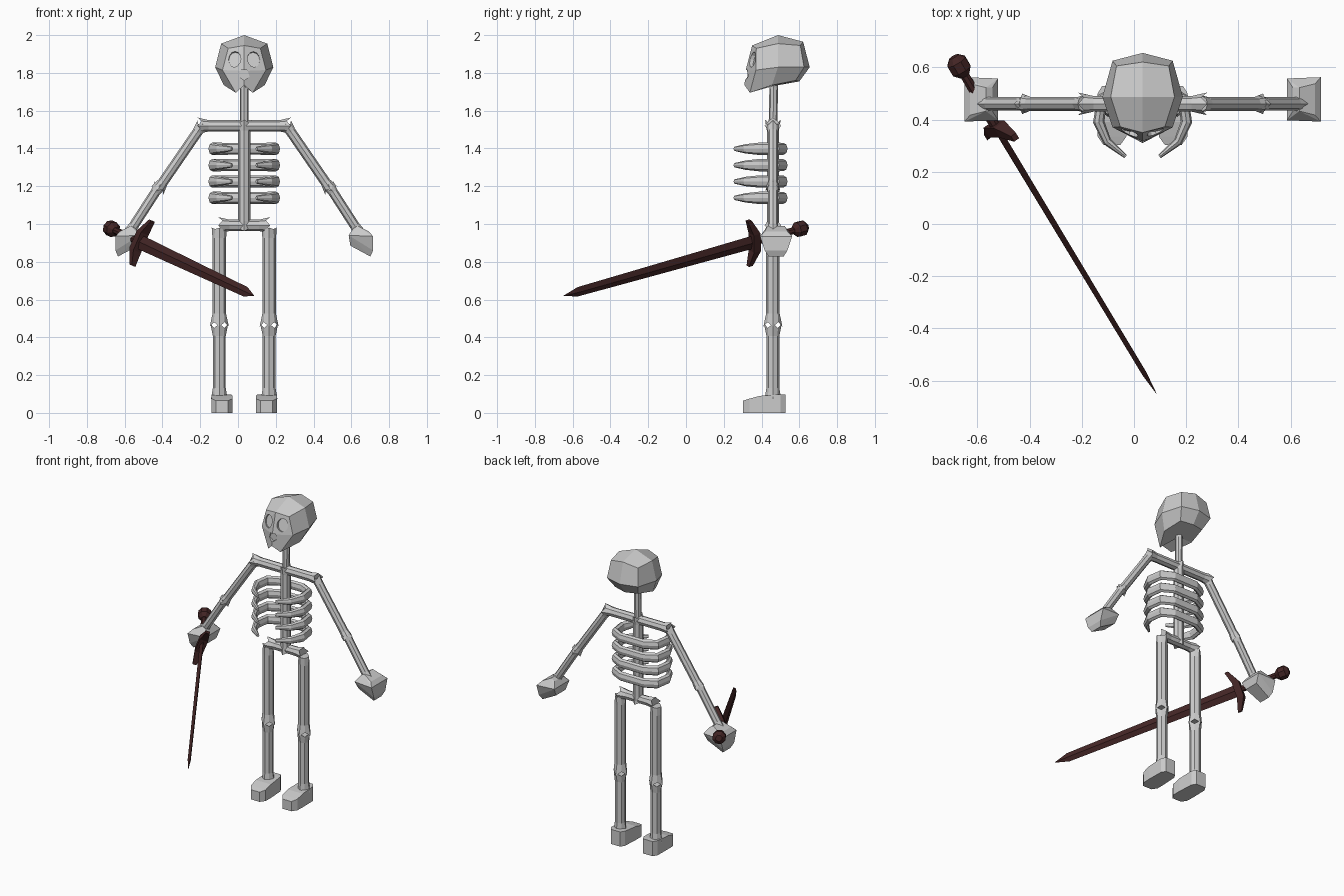
import bpy, bmesh, math
from mathutils import Vector as V

cube = bpy.data.objects.get("Cube")
if cube:
    bpy.data.objects.remove(cube, do_unlink=True)

CX, CY = 0.033, 0.46        # body centre line


def material(name, rgb):
    m = bpy.data.materials.new(name)
    m.use_nodes = True
    m.diffuse_color = (*rgb, 1)
    m.node_tree.nodes["Principled BSDF"].inputs["Base Color"].default_value = (*rgb, 1)
    return m


BONE = material("bone grey", (0.6, 0.6, 0.6))
IRON = material("dark red brown", (0.055, 0.018, 0.018))


def finish(name, bm, mat):
    bmesh.ops.recalc_face_normals(bm, faces=bm.faces[:])
    me = bpy.data.meshes.new(name)
    bm.to_mesh(me)
    bm.free()
    me.materials.append(mat)
    ob = bpy.data.objects.new(name, me)
    bpy.context.collection.objects.link(ob)
    return ob


def loft(name, rings, mat=BONE):
    """Skin a list of equal-sized rings and cap both ends."""
    bm = bmesh.new()
    rows = [[bm.verts.new(p) for p in r] for r in rings]
    n = len(rows[0])
    for a, b in zip(rows, rows[1:]):
        for i in range(n):
            bm.faces.new((a[i], a[(i + 1) % n], b[(i + 1) % n], b[i]))
    bm.faces.new(rows[0])
    bm.faces.new(rows[-1])
    return finish(name, bm, mat)


def hull(name, points, mat=BONE):
    bm = bmesh.new()
    for p in points:
        bm.verts.new(p)
    bmesh.ops.convex_hull(bm, input=bm.verts[:])
    bmesh.ops.dissolve_limit(bm, angle_limit=0.03, verts=bm.verts[:], edges=bm.edges[:])
    return finish(name, bm, mat)


def ring(c, u, v, ru, rv, n=8):
    angles = [2 * math.pi * i / n for i in range(n)]
    return [c + u * ru * math.cos(a) + v * rv * math.sin(a) for a in angles]


def bone(name, a, b, r, flare_a=1.45, flare_b=1.45):
    """Octagonal shaft whose ends flare into four small horns."""
    a, b = V(a), V(b)
    d = (b - a).normalized()
    u = V((0, 1, 0))
    v = d.cross(u).normalized()

    def end(p, out, flare):
        pts = ring(p, u, v, r * flare, r * flare)
        horn = out * r * (flare - 1) * 1.3
        return [q + horn if i % 2 == 0 else p + (q - p) * 0.8 - horn * 0.3
                for i, q in enumerate(pts)]

    return loft(name, [end(a, -d, flare_a), ring(a + d * r * 1.4, u, v, r, r),
                       ring(b - d * r * 1.4, u, v, r, r), end(b, d, flare_b)])


# Skull: once-subdivided cube, reshaped column by column
# (front-back, level): centre y, centre z, side half width, side y, side z
SKULL = {
    (-1, 1): (0.35, 1.945, 0.085, 0.372, 1.93),
    (0, 1): (0.487, 2.0, 0.122, 0.487, 1.955),
    (1, 1): (0.62, 1.965, 0.1, 0.605, 1.945),
    (-1, 0): (0.315, 1.81, 0.115, 0.37, 1.815),
    (0, 0): (0, 0, 0.154, 0.487, 1.83),
    (1, 0): (0.655, 1.83, 0.115, 0.625, 1.83),
    (-1, -1): (0.31, 1.735, 0.045, 0.338, 1.695),
    (0, -1): (0.46, 1.73, 0.108, 0.455, 1.735),
    (1, -1): (0.6, 1.755, 0.085, 0.58, 1.76),
}
bm = bmesh.new()
bmesh.ops.create_cube(bm, size=2)
bmesh.ops.subdivide_edges(bm, edges=bm.edges[:], cuts=1, use_grid_fill=True)
for vert in bm.verts:
    x, y, z = (round(c) for c in vert.co)
    yc, zc, hw, ys, zs = SKULL[(y, z)]
    vert.co = (CX + x * hw, ys, zs) if x else (CX, yc, zc)
skull = finish("skull", bm, BONE)


def cut_socket(floor, n, rx, rz, sides):
    """Sink a flat-bottomed socket into the skull."""
    n = n.normalized()
    u = V((0, 0, -1)) + n * n.z
    u.normalize()
    v = n.cross(u)
    cutter = loft("socket_cutter", [ring(floor, u, v, rz, rx, sides),
                                    ring(floor + n * 0.12, u, v, rz, rx, sides)])
    mod = skull.modifiers.new("socket", "BOOLEAN")
    mod.object, mod.operation, mod.solver = cutter, "DIFFERENCE", "EXACT"
    bpy.context.view_layer.objects.active = skull
    bpy.ops.object.modifier_apply(modifier=mod.name)
    bpy.data.objects.remove(cutter, do_unlink=True)


for s in (-1, 1):
    cut_socket(V((CX + s * 0.048, 0.365, 1.868)), V((s * 0.15, -0.95, 0.25)), 0.034, 0.042, 12)
cut_socket(V((CX, 0.332, 1.79)), V((0, -1, 0)), 0.03, 0.03, 5)

# Trunk
bone("neck", (CX, CY, 1.5), (CX, CY + 0.005, 1.75), 0.023, 1, 1)
bone("spine", (CX, CY, 0.97), (CX, CY, 1.54), 0.032, 1.2, 1.3)
bone("collar_bone", (CX - 0.23, CY, 1.52), (CX + 0.23, CY, 1.52), 0.03)
bone("pelvis", (CX - 0.12, CY, 0.993), (CX + 0.12, CY, 0.993), 0.03)

# Ribs: flattened hoops open at the front, tapering to the tips
half = [(0.065, 0.258, 0.35), (0.135, 0.315, 0.75), (0.168, 0.39, 1),
        (0.155, 0.48, 1), (0.085, 0.517, 0.95)]
path = [(-x, y, t) for x, y, t in half] + [(x, y, t) for x, y, t in reversed(half)]
for i in range(4):
    z = 1.398 - i * 0.0865
    rings = []
    for k, (x, y, t) in enumerate(path):
        p, q = path[max(k - 1, 0)], path[min(k + 1, len(path) - 1)]
        side = V((q[1] - p[1], p[0] - q[0], 0)).normalized()
        rings.append(ring(V((CX + x, y, z)), side, V((0, 0, 1)), 0.022 * t, 0.033 * t))
    loft(f"rib_{i + 1}", rings)

# Limbs, mirrored about the body centre line
# Hand corners: sideways offset, height, half depth
HAND = [(0.575, 0.975, 0.045), (0.6, 0.99, 0.045), (0.66, 0.96, 0.06), (0.553, 0.94, 0.08),
        (0.682, 0.935, 0.085), (0.682, 0.86, 0.06), (0.668, 0.828, 0.04), (0.562, 0.885, 0.05)]
for s, tag in ((1, "left"), (-1, "right")):
    def at(x, z, y=CY):
        return V((CX + s * x, y, z))

    bone(f"{tag}_upper_arm", at(0.225, 1.52), at(0.452, 1.19), 0.027, 1.3)
    bone(f"{tag}_forearm", at(0.45, 1.2), at(0.605, 0.96), 0.026, 1.3, 1.2)
    hull(f"{tag}_hand", [at(x, z, 0.477 + f * d) for x, z, d in HAND for f in (-1, 1)])

    bone(f"{tag}_thigh", at(0.132, 0.975), at(0.132, 0.475), 0.036, 1.12, 1.4)
    bone(f"{tag}_shin", at(0.132, 0.455), at(0.132, 0.085), 0.034, 1.4, 1.3)
    # Foot: wedge with clipped toe and heel corners, (depth, inner, outer, height)
    foot = []
    for y, inner, outer, z in ((0.303, 0.085, 0.15, 0.065), (0.335, 0.062, 0.172, 0.075),
                               (0.39, 0.062, 0.174, 0.09), (0.5, 0.068, 0.172, 0.098),
                               (0.528, 0.085, 0.155, 0.098)):
        foot += [at(x, h, y) for x in (inner, outer) for h in (0, z)]
    hull(f"{tag}_foot", foot)

# Sword, held in the right hand
POMMEL, TIP = V((-0.67, 0.605, 0.975)), V((0.085, -0.648, 0.62))
D = (TIP - POMMEL).normalized()
W = V((0.385, 0, 0.92))
W = (W - D * W.dot(D)).normalized()
U = D.cross(W)


def along(t):
    return POMMEL + D * t


length = (TIP - POMMEL).length
loft("sword_blade", [ring(along(t), W, U, w, h, 4) for t, w, h in
                     ((0.28, 0.038, 0.012), (length - 0.09, 0.027, 0.01),
                      (length, 0.001, 0.001))], IRON)
loft("sword_grip", [ring(along(t), W, U, r, r) for t, r in
                    ((0.03, 0.018), (0.16, 0.021), (0.3, 0.02))], IRON)
loft("sword_pommel", [ring(along(t), W, U, r, r) for t, r in
                      ((-0.042, 0.02), (-0.02, 0.042), (0.02, 0.042), (0.045, 0.02))], IRON)
# Cross guard, its tips swept toward the blade
loft("sword_guard", [[along(t + f * a) + W * w + U * g * b
                      for f, g in ((-1, -1), (1, -1), (1, 1), (-1, 1))]
                     for w, t, a, b in ((-0.13, 0.325, 0.012, 0.012), (-0.05, 0.29, 0.022, 0.026),
                                        (0.05, 0.29, 0.022, 0.026), (0.13, 0.325, 0.012, 0.012))], IRON)
